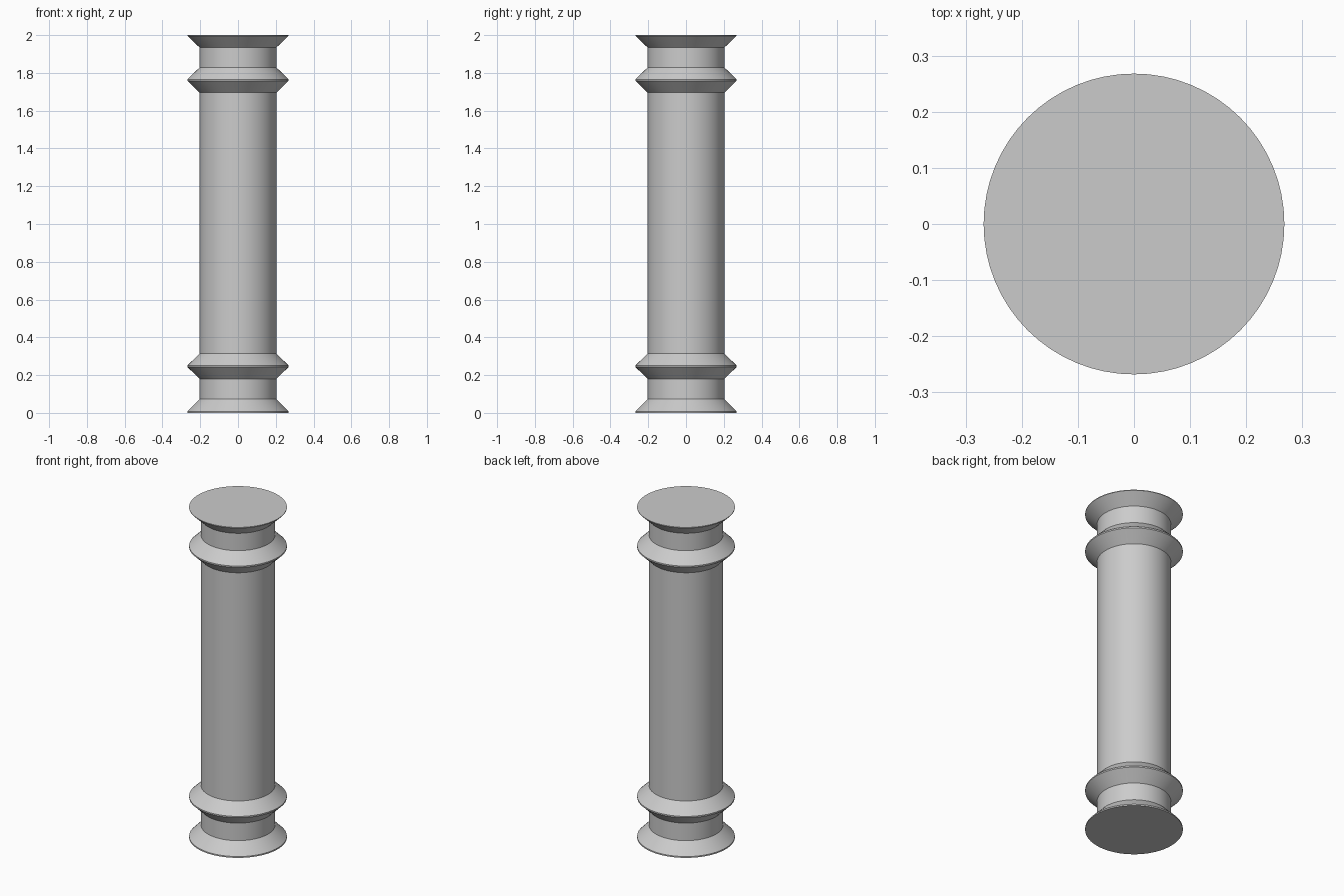
import bpy, bmesh, math

cube = bpy.data.objects.get("Cube")
if cube:
    bpy.data.objects.remove(cube)

SEGMENTS = 64
SHAFT_R = 0.203
FLANGE_R = 0.268

stone = bpy.data.materials.new("light grey stone")
stone.use_nodes = True
colour = (0.6, 0.6, 0.6, 1.0)
stone.diffuse_color = colour
stone.node_tree.nodes["Principled BSDF"].inputs["Base Color"].default_value = colour


def lathe(name, profile):
    """Turn a (radius, height) profile into a capped solid of revolution."""
    bm = bmesh.new()
    rings = []
    for radius, z in profile:
        angles = [2 * math.pi * i / SEGMENTS for i in range(SEGMENTS)]
        rings.append([bm.verts.new((radius * math.cos(a), radius * math.sin(a), z)) for a in angles])
    for low, high in zip(rings, rings[1:]):
        for i in range(SEGMENTS):
            j = (i + 1) % SEGMENTS
            bm.faces.new((low[i], low[j], high[j], high[i]))
    bm.faces.new(rings[0][::-1])
    bm.faces.new(rings[-1])
    mesh = bpy.data.meshes.new(name)
    bm.to_mesh(mesh)
    bm.free()
    mesh.materials.append(stone)
    obj = bpy.data.objects.new(name, mesh)
    bpy.context.collection.objects.link(obj)
    bpy.ops.object.select_all(action='DESELECT')
    obj.select_set(True)
    bpy.context.view_layer.objects.active = obj
    bpy.ops.object.shade_smooth_by_angle(angle=math.radians(30))
    return obj


# One continuous column: foot, lower collar, shaft, upper collar and cap
foot = [(FLANGE_R, 0), (FLANGE_R, 0.008), (SHAFT_R, 0.074)]
cap = [(SHAFT_R, 1.934), (FLANGE_R, 1.996), (FLANGE_R, 2)]


def collar(bottom, top):
    middle = (bottom + top) / 2
    return [(SHAFT_R, bottom), (FLANGE_R, middle - 0.004),
            (FLANGE_R, middle + 0.004), (SHAFT_R, top)]


lathe("column", foot + collar(0.18, 0.314) + collar(1.695, 1.829) + cap)
